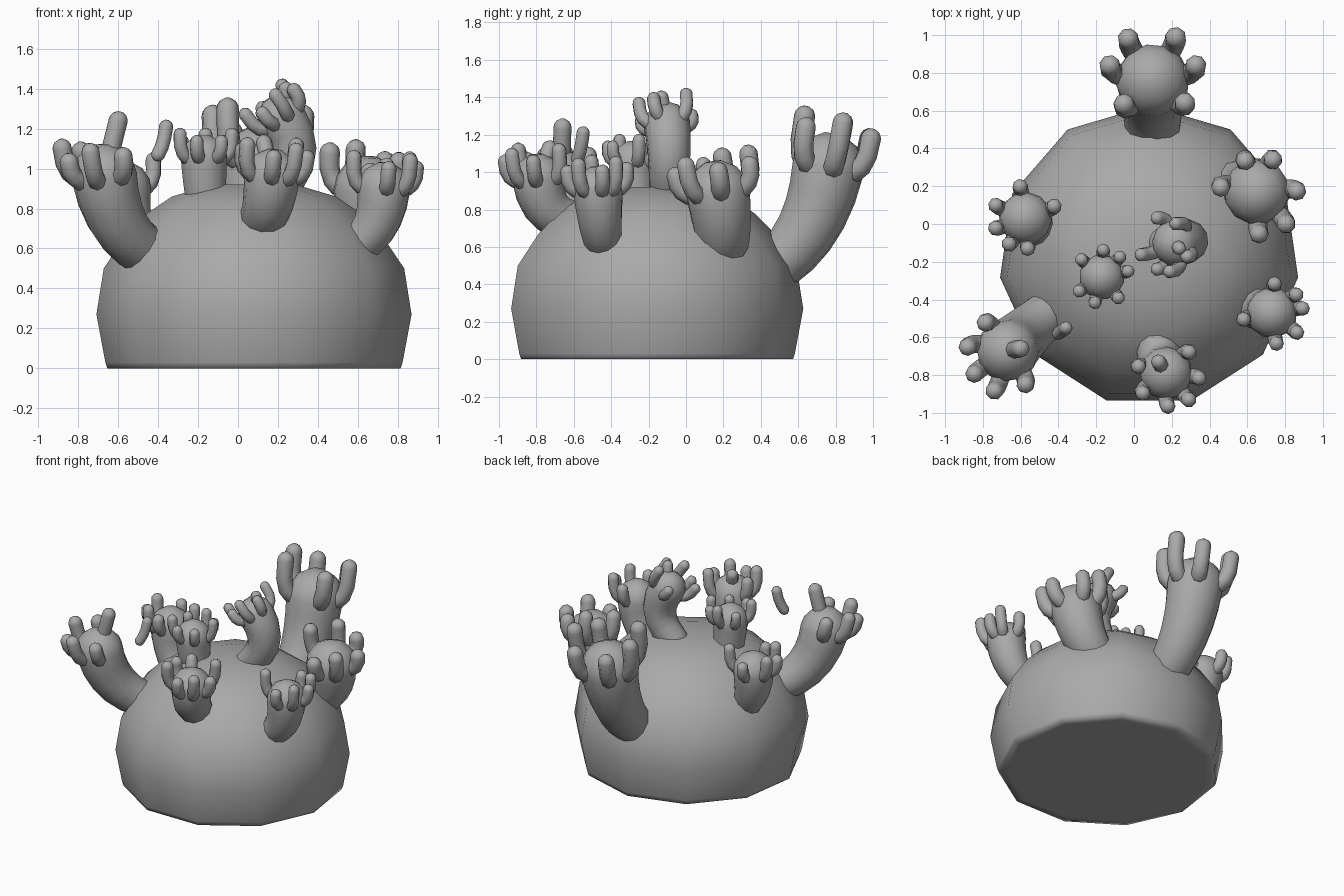
import bpy
import bmesh
from math import sin, cos, pi, radians
from mathutils import Vector

cube = bpy.data.objects.get("Cube")
if cube:
    bpy.data.objects.remove(cube, do_unlink=True)

grey = bpy.data.materials.new("plain grey")
grey.use_nodes = True
colour = (0.4, 0.4, 0.4, 1)
grey.diffuse_color = colour
grey.node_tree.nodes["Principled BSDF"].inputs["Base Color"].default_value = colour


def finish(bm, name, sharp_angle):
    """Turn a bmesh into a smooth-shaded grey object."""
    bmesh.ops.recalc_face_normals(bm, faces=bm.faces)
    mesh = bpy.data.meshes.new(name)
    bm.to_mesh(mesh)
    bm.free()
    mesh.materials.append(grey)
    obj = bpy.data.objects.new(name, mesh)
    bpy.context.collection.objects.link(obj)
    bpy.ops.object.select_all(action="DESELECT")
    obj.select_set(True)
    bpy.context.view_layer.objects.active = obj
    bpy.ops.object.shade_smooth_by_angle(angle=radians(sharp_angle))
    return obj


def skin_rings(bm, rings):
    """Bridge consecutive vertex rings and close both ends."""
    count = len(rings[0])
    for lower, upper in zip(rings, rings[1:]):
        for i in range(count):
            j = (i + 1) % count
            bm.faces.new((lower[i], lower[j], upper[j], upper[i]))
    bm.faces.new(rings[0][::-1])
    bm.faces.new(rings[-1])


def round_tube(bm, start, bend, end, start_radius, end_radius, sides, steps):
    """Sweep a tapered tube along a quadratic curve with domed ends."""
    start, bend, end = Vector(start), Vector(bend), Vector(end)
    first = (bend - start).normalized()
    last = (end - bend).normalized()
    stations = []
    cap = [radians(a) for a in (75, 45, 20)]
    for a in cap:
        stations.append((start - first * start_radius * sin(a), first, start_radius * cos(a)))
    for k in range(steps + 1):
        t = k / steps
        centre = start * (1 - t) ** 2 + bend * 2 * t * (1 - t) + end * t * t
        along = first.lerp(last, t).normalized()
        stations.append((centre, along, start_radius + (end_radius - start_radius) * t))
    for a in reversed(cap):
        stations.append((end + last * end_radius * sin(a), last, end_radius * cos(a)))
    # Carry the cross-section frame along to avoid twisting
    side = first.orthogonal().normalized()
    rings = []
    for centre, along, radius in stations:
        side = (side - along * side.dot(along)).normalized()
        other = along.cross(side)
        ring = []
        for i in range(sides):
            a = 2 * pi * i / sides
            ring.append(bm.verts.new(centre + (side * cos(a) + other * sin(a)) * radius))
        rings.append(ring)
    skin_rings(bm, rings)


def finger(bm, start, bend, end, radius):
    round_tube(bm, start, bend, end, radius, radius, 8, 3)


def arm(name, base, elbow, head, base_radius, radius, rise, angles, crown=None):
    """An arm with a domed head, a circle of fingers and an optional crown finger."""
    bm = bmesh.new()
    round_tube(bm, base, elbow, head, base_radius, radius, 12, 5)
    finish(bm, name + "_arm", 60)
    bm = bmesh.new()
    head = Vector(head)
    axis = (head - Vector(elbow)).normalized()
    thick = radius * 0.29
    for n, angle in enumerate(angles):
        out = Vector((cos(radians(angle)), sin(radians(angle)), 0))
        out = (out - axis * out.dot(axis)).normalized() * radius
        up = axis * radius
        reach = rise + 0.3 * (n % 2)
        finger(bm, head + out * 0.88 + up * 0.05,
               head + out * 1.22 + up * 0.25,
               head + out * 1.18 + up * reach, thick)
    if crown:
        tip = Vector(crown)
        low = head.lerp(tip, 0.35)
        finger(bm, low, low.lerp(tip, 0.5), tip, thick)
    finish(bm, name + "_fingers", 60)


# Eleven-sided domed body, cut flat underneath with a softened rim
bm = bmesh.new()
profile = [(0.68, 0), (0.742, 0), (0.752, 0.03), (0.797, 0.27), (0.76, 0.5),
           (0.645, 0.67), (0.535, 0.78), (0.415, 0.86), (0.21, 0.92)]
body_rings = []
for r, z in profile:
    ring = []
    for i in range(11):
        a = pi / 2 + 2 * pi * i / 11
        ring.append(bm.verts.new((0.08 + r * cos(a), r * sin(a) - 0.17, z)))
    body_rings.append(ring)
skin_rings(bm, body_rings)
finish(bm, "domed_body", 100)

# Arms around the rim
arm("back", (0.1, 0.49, 0.51), (0.1, 0.7, 0.68), (0.1, 0.76, 1.02),
    0.145, 0.195, 1, (124, 171, 59, 9, 317, 229))
arm("front_right", (-0.45, -0.47, 0.58), (-0.63, -0.62, 0.68), (-0.67, -0.67, 0.96),
    0.125, 0.165, 0.7, (120, 167, 214, 255, 304), (-0.6, -0.66, 1.24))
arm("right", (-0.46, -0.03, 0.6), (-0.57, 0.02, 0.7), (-0.575, 0.03, 0.9),
    0.1, 0.14, 0.7, (99, 158, 200, 240, 275, 20))
arm("front_left", (0.6, -0.44, 0.62), (0.72, -0.46, 0.7), (0.73, -0.47, 0.9),
    0.1, 0.135, 0.8, (87, 40, 10, 322, 277, 190))
arm("left", (0.52, 0.19, 0.6), (0.64, 0.2, 0.7), (0.65, 0.17, 0.89),
    0.14, 0.175, 0.7, (68, 110, 6, 315, 272, 165))
arm("front", (0.11, -0.61, 0.74), (0.15, -0.77, 0.76), (0.17, -0.79, 0.96),
    0.11, 0.14, 0.8, (163, 213, 270, 310, 354, 50), (0.13, -0.73, 1.13))

# Arms on the crown of the dome
arm("top_right", (-0.16, -0.27, 0.85), (-0.17, -0.28, 0.95), (-0.17, -0.28, 1.05),
    0.105, 0.12, 0.7, (140, 87, 48, 12, 308, 212, 255))
arm("top_left", (0.17, -0.1, 0.88), (0.36, -0.08, 1.05), (0.22, -0.1, 1.25),
    0.1, 0.125, 0.7, (114, 45, 340, 200, 240, 290), (0.24, -0.13, 1.4))

# Loose finger floating beside the front right hand
bm = bmesh.new()
finger(bm, (-0.4, -0.58, 1.07), (-0.37, -0.56, 1.12), (-0.36, -0.55, 1.21), 0.035)
finish(bm, "loose_finger", 60)
